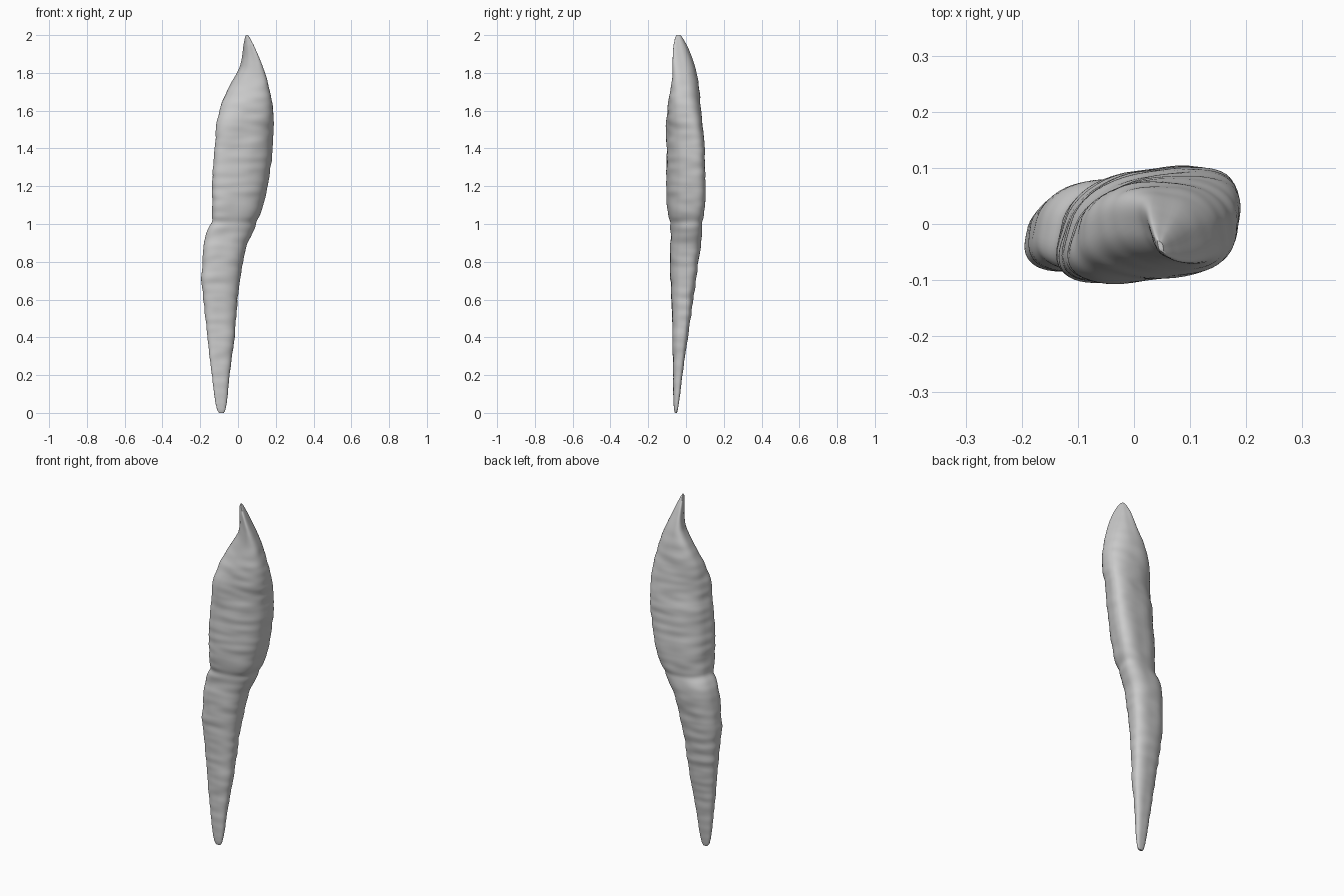
import bpy
import bmesh
import math
from mathutils import Vector, noise

default_cube = bpy.data.objects.get("Cube")
if default_cube:
    bpy.data.objects.remove(default_cube, do_unlink=True)

# Outline of the pod at each height: z, left x, right x, front y, back y
OUTLINE = [
    (0.00, -.100, -.075, -.059, -.048),
    (0.02, -.115, -.063, -.065, -.042),
    (0.20, -.140, -.045, -.070, -.018),
    (0.40, -.165, -.020, -.072, .007),
    (0.60, -.182, -.002, -.076, .037),
    (0.70, -.195, .010, -.083, .052),
    (0.80, -.190, .027, -.086, .065),
    (0.90, -.180, .050, -.083, .080),
    (0.96, -.168, .078, -.081, .085),
    (1.01, -.140, .103, -.090, .087),
    (1.10, -.135, .137, -.101, .102),
    (1.20, -.135, .158, -.105, .103),
    (1.40, -.125, .184, -.105, .100),
    (1.54, -.112, .193, -.104, .087),
    (1.65, -.082, .180, -.092, .077),
    (1.75, -.038, .159, -.076, .066),
    (1.80, -.002, .143, -.070, .056),
    (1.85, .017, .125, -.070, .043),
    (1.92, .026, .096, -.070, .018),
    (1.98, .033, .068, -.062, -.012),
    (2.00, .042, .053, -.050, -.030),
]
# Slant of the cross-section at each height: the pod twists toward its tip
SLANT = [(0.0, 0.25), (0.9, 0.25), (1.1, 0.45), (1.5, 0.45), (1.9, -0.75), (2.0, -0.75)]
RINGS = 220
SIDES = 56


def blend(table, z):
    """Blend the two table rows around height z."""
    z = min(max(z, 0.0), 2.0)
    for low, high in zip(table, table[1:]):
        if z <= high[0]:
            t = (z - low[0]) / (high[0] - low[0])
            return [a + (b - a) * t for a, b in zip(low[1:], high[1:])]


def smooth_blend(table, z):
    """Average nearby rows; the window closes toward both ends."""
    reach = min(0.035, z, 2.0 - z)
    rows = [blend(table, z + reach * k / 3) for k in range(-3, 4)]
    return [sum(column) / len(rows) for column in zip(*rows)]


def full(value, power=0.78):
    """Make the rounded cross-section a little boxier than an ellipse."""
    return math.copysign(abs(value) ** power, value)


def wrinkle(point, z):
    """Shallow sideways folds, fading out at the ends."""
    folds = noise.noise(Vector((point.x * 9, point.y * 9, z * 24)))
    lumps = noise.noise(Vector((point.x * 9, point.y * 9, z * 8 + 5)))
    fade = min(1.0, z / 0.3, (2.0 - z) / 0.4)
    return (0.004 * folds + 0.004 * lumps) * fade


def make_ring(bm, z):
    left, right, front, back = smooth_blend(OUTLINE, z)
    slant = smooth_blend(SLANT, z)[0]
    cx, cy = (left + right) / 2, (front + back) / 2
    rx, ry = (right - left) / 2, (back - front) / 2
    # Waist crease where the upper and lower lobes meet
    waist = 0.006 * math.exp(-((z - 1.01) / 0.02) ** 2)
    # Sharper left edge along the upper shoulder
    shoulder = 0.2 * math.exp(-((z - 1.62) / 0.13) ** 2)
    ring = []
    for i in range(SIDES):
        angle = math.tau * i / SIDES
        across, depth = math.cos(angle), math.sin(angle + slant)
        power = 0.78 + (shoulder if across < 0 else 0)
        point = Vector((cx + rx * full(across, power), cy + ry * full(depth), z))
        outward = Vector((across, depth, 0)).normalized()
        point += outward * (wrinkle(point, z) - waist)
        ring.append(bm.verts.new(point))
    return ring


# Loft the pod body
bm = bmesh.new()
rings = [make_ring(bm, 2.0 * k / RINGS) for k in range(RINGS + 1)]
for lower, upper in zip(rings, rings[1:]):
    for i in range(SIDES):
        j = (i + 1) % SIDES
        bm.faces.new((lower[i], lower[j], upper[j], upper[i]))
bm.faces.new(list(reversed(rings[0])))
bm.faces.new(rings[-1])
bmesh.ops.recalc_face_normals(bm, faces=bm.faces)
mesh = bpy.data.meshes.new("pod_body")
bm.to_mesh(mesh)
bm.free()
pod = bpy.data.objects.new("pod_body", mesh)
bpy.context.collection.objects.link(pod)

# Plain grey surface
grey = bpy.data.materials.new("light_grey")
grey.use_nodes = True
colour = (0.6, 0.6, 0.6, 1.0)
grey.diffuse_color = colour
grey.node_tree.nodes["Principled BSDF"].inputs["Base Color"].default_value = colour
mesh.materials.append(grey)

# Smooth shading with crisp end caps
bpy.context.view_layer.objects.active = pod
pod.select_set(True)
bpy.ops.object.shade_smooth_by_angle(angle=math.radians(50))
